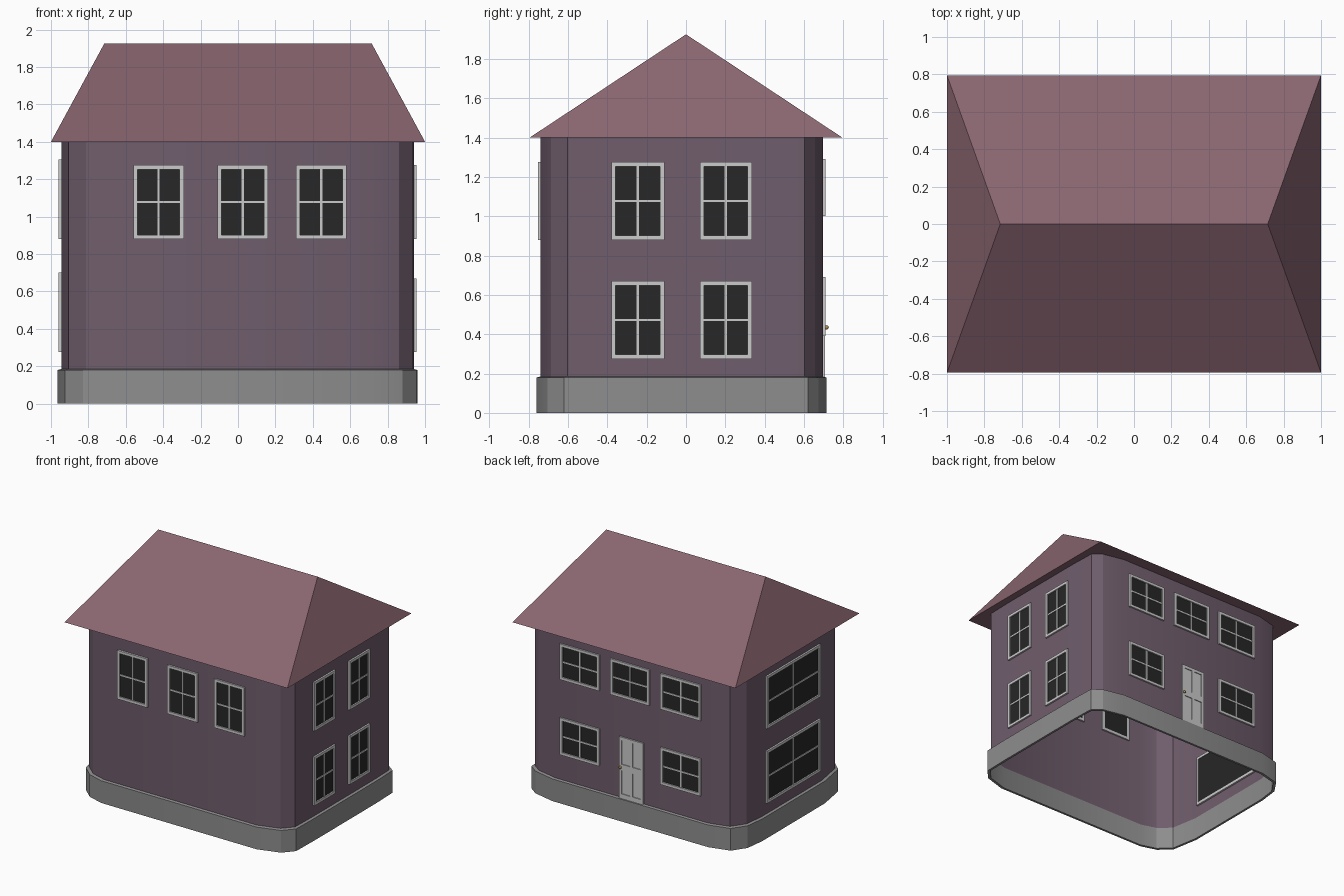
import bpy, bmesh, math
from mathutils import Matrix, Vector

if "Cube" in bpy.data.objects:
    bpy.data.objects.remove(bpy.data.objects["Cube"])


def material(name, rgb):
    m = bpy.data.materials.new(name)
    m.diffuse_color = (*rgb, 1)
    m.use_nodes = True
    m.node_tree.nodes["Principled BSDF"].inputs["Base Color"].default_value = m.diffuse_color
    return m


PLUM = material("plum_wall", (0.16, 0.11, 0.15))
ROSE = material("rose_roof", (0.25, 0.13, 0.16))
STONE = material("stone", (0.27, 0.27, 0.27))
TRIM = material("trim", (0.55, 0.55, 0.55))
GLASS = material("dark_glass", (0.02, 0.02, 0.02))
BRASS = material("brass", (0.45, 0.3, 0.08))


def finish(bm, name, mat, matrix=None, smooth=False):
    bmesh.ops.recalc_face_normals(bm, faces=bm.faces)
    me = bpy.data.meshes.new(name)
    bm.to_mesh(me)
    bm.free()
    ob = bpy.data.objects.new(name, me)
    bpy.context.collection.objects.link(ob)
    me.materials.append(mat)
    if matrix:
        ob.matrix_world = matrix
    if smooth:
        bpy.ops.object.select_all(action='DESELECT')
        ob.select_set(True)
        bpy.context.view_layer.objects.active = ob
        bpy.ops.object.shade_smooth_by_angle(angle=math.radians(20))
    return ob


def add_box(bm, u0, u1, z0, z1, out0, out1):
    """Box in side-local space: u along the wall, outward is -y."""
    size = Vector((u1 - u0, out1 - out0, z1 - z0))
    mid = Vector(((u0 + u1) / 2, -(out0 + out1) / 2, (z0 + z1) / 2))
    bmesh.ops.create_cube(bm, size=1, matrix=Matrix.Translation(mid) @ Matrix.Diagonal((*size, 1)))


# Softly bowed footprint shared by the walls and the plinth
OUTLINE = [(-0.83, -0.715), (-0.7, -0.755), (0.7, -0.76), (0.88, -0.705),
           (0.955, -0.62), (0.96, -0.4), (0.96, 0.4), (0.953, 0.62),
           (0.88, 0.675), (0.7, 0.715), (-0.7, 0.715), (-0.87, 0.67),
           (-0.945, 0.56), (-0.965, 0.4), (-0.965, -0.4), (-0.925, -0.63)]


def shell(name, mat, levels):
    """Open skin through (z, inset) levels."""
    bm = bmesh.new()
    rings = []
    for z, inset in levels:
        rings.append([bm.verts.new((x * (1 - inset / 0.96), y * (1 - inset / 0.74), z))
                      for x, y in OUTLINE])
    n = len(OUTLINE)
    for a, b in zip(rings, rings[1:]):
        for i in range(n):
            j = (i + 1) % n
            bm.faces.new((a[i], a[j], b[j], b[i]))
    return finish(bm, name, mat, smooth=True)


shell("plinth", STONE, [(0.18, 0.02), (0.0, 0.018), (0.0, 0.0), (0.18, 0.0), (0.185, 0.02)])
shell("walls", PLUM, [(0.18, 0.02), (1.4, 0.02)])

# Hipped roof
bm = bmesh.new()
eave = [bm.verts.new(p) for p in ((-1, -0.795, 1.4), (1, -0.795, 1.4), (1, 0.795, 1.4), (-1, 0.795, 1.4))]
left, right = bm.verts.new((-0.715, 0, 1.925)), bm.verts.new((0.715, 0, 1.925))
for f in ((eave[0], eave[1], right, left), (eave[1], eave[2], right),
          (eave[2], eave[3], left, right), (eave[3], eave[0], left), eave[::-1]):
    bm.faces.new(f)
finish(bm, "roof", ROSE)

# Each side: rotation about z and wall distance from the centre
SIDES = {"front": (0, 0.738), "right": (90, 0.94), "back": (180, 0.695), "left": (-90, 0.945)}


def side_matrix(side):
    angle, dist = SIDES[side]
    return Matrix.Rotation(math.radians(angle), 4, 'Z') @ Matrix.Translation((0, -dist, 0))


def window(side, u0, u1, z0, z1):
    m, b, t = side_matrix(side), 0.022, 0.006
    um, zm = (u0 + u1) / 2, (z0 + z1) / 2
    bm = bmesh.new()
    # Outer casing
    for a in ((u0, u0 + b, z0, z1), (u1 - b, u1, z0, z1),
              (u0 + b, u1 - b, z0, z0 + b), (u0 + b, u1 - b, z1 - b, z1)):
        add_box(bm, *a, -0.015, 0.014)
    # Glazing bars
    add_box(bm, um - t, um + t, z0 + b, z1 - b, -0.01, 0.008)
    add_box(bm, u0 + b, u1 - b, zm - t, zm + t, -0.01, 0.008)
    finish(bm, side + "_window_frame", TRIM, m)
    bm = bmesh.new()
    add_box(bm, u0 + b / 2, u1 - b / 2, z0 + b / 2, z1 - b / 2, -0.012, 0.003)
    finish(bm, side + "_window_glass", GLASS, m)


for u0, u1 in ((-0.56, -0.29), (-0.11, 0.16), (0.31, 0.58)):
    window("front", u0, u1, 0.88, 1.275)
for z in (0.275, 0.88):
    for u0, u1 in ((-0.38, -0.11), (0.07, 0.335)):
        window("right", u0, u1, z, z + 0.395)
    window("left", -0.33, 0.36, z, z + 0.425)
for u0, u1 in ((-0.637, -0.286), (-0.186, 0.165), (0.264, 0.624)):
    window("back", u0, u1, 1.0, 1.29)
    if abs(u0) > 0.2:
        window("back", u0, u1, 0.39, 0.69)

# Back door: slab with raised stiles and rails around its panels
bm = bmesh.new()
add_box(bm, -0.105, 0.11, 0.18, 0.68, -0.012, 0.006)
for u in (-0.105, -0.009, 0.087):
    add_box(bm, u, u + 0.023, 0.18, 0.68, 0.005, 0.013)
for z, h in ((0.18, 0.04), (0.41, 0.05), (0.655, 0.025)):
    for u in (-0.082, 0.014):
        add_box(bm, u, u + 0.073, z, z + h, 0.005, 0.013)
finish(bm, "back_door", TRIM, side_matrix("back"))

# Door knob
bm = bmesh.new()
bmesh.ops.create_uvsphere(bm, u_segments=12, v_segments=8, radius=0.011,
                          matrix=Matrix.Translation((-0.09, -0.02, 0.435)))
finish(bm, "door_knob", BRASS, side_matrix("back"), smooth=True)
